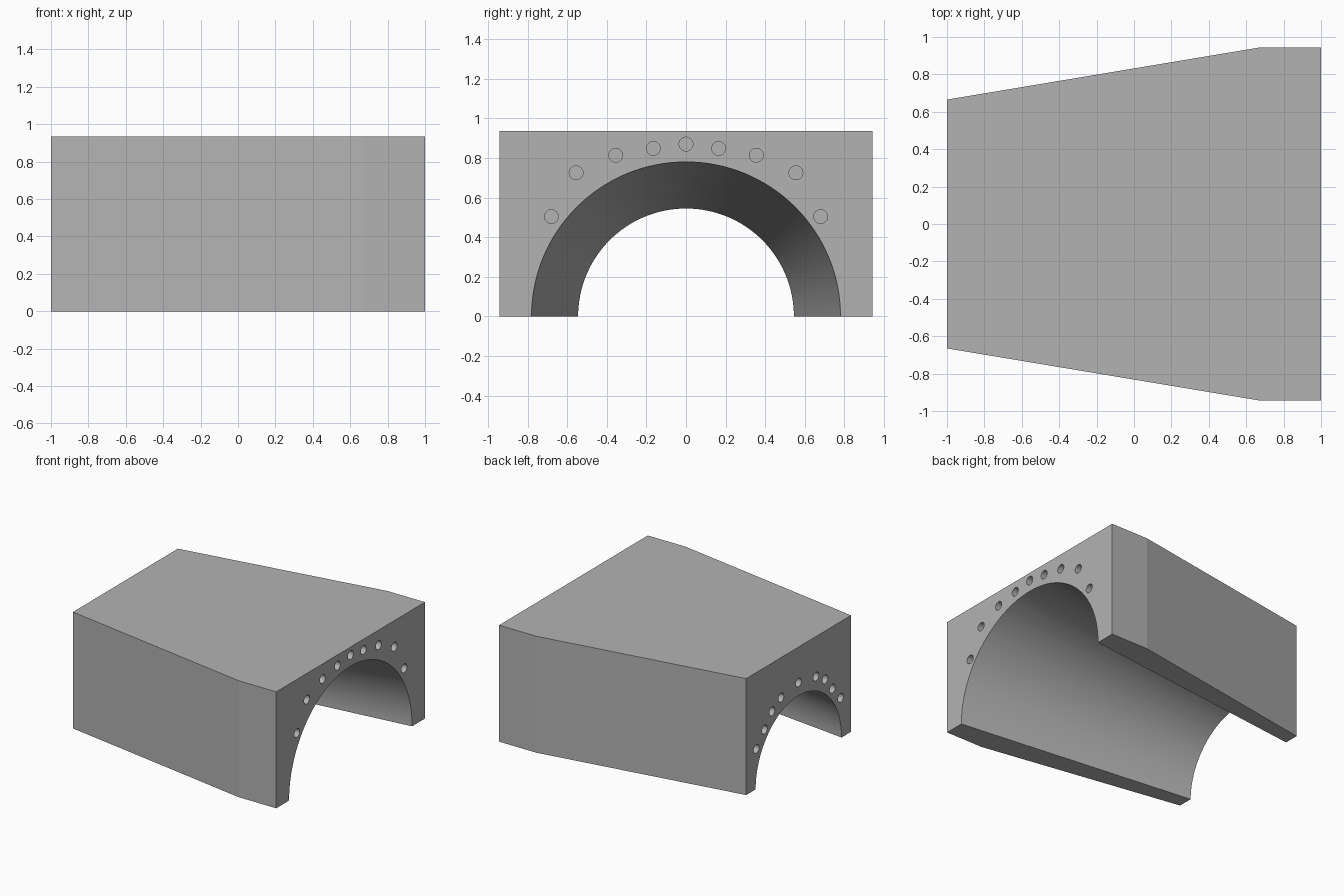
import bpy, bmesh, math
from mathutils import Matrix

if "Cube" in bpy.data.objects:
    bpy.data.objects.remove(bpy.data.objects["Cube"], do_unlink=True)

HEIGHT = 0.935
HOLE_RADIUS, HOLE_DEPTH = 0.035, 0.12
# Half of each row of holes as (y, z); the rest is mirrored
WIDE_END_HOLES = [(0, 0.87), (0.165, 0.848), (0.355, 0.814), (0.555, 0.725), (0.68, 0.504)]
NARROW_END_HOLES = [(0, 0.65), (0.222, 0.613), (0.336, 0.547), (0.43, 0.436), (0.535, 0.322)]

grey = bpy.data.materials.new("plain grey")
grey.use_nodes = True
colour = (0.45, 0.45, 0.45, 1)
grey.diffuse_color = colour
grey.node_tree.nodes["Principled BSDF"].inputs["Base Color"].default_value = colour


def make_object(name, bm):
    bmesh.ops.recalc_face_normals(bm, faces=bm.faces)
    mesh = bpy.data.meshes.new(name)
    bm.to_mesh(mesh)
    bm.free()
    mesh.materials.append(grey)
    obj = bpy.data.objects.new(name, mesh)
    bpy.context.collection.objects.link(obj)
    return obj


def add_x_cone(bm, x, y, z, length, r_low, r_high, sides):
    """Closed cone or cylinder lying along x, centred on (x, y, z)."""
    bmesh.ops.create_cone(
        bm, cap_ends=True, segments=sides, radius1=r_low, radius2=r_high, depth=length,
        matrix=Matrix.Translation((x, y, z)) @ Matrix.Rotation(math.pi / 2, 4, "Y"))


# Tapered block: plan outline raised to full height
bm = bmesh.new()
half = [(-1, 0.665), (0.667, 0.943), (1, 0.943)]
outline = [(x, -y) for x, y in half] + half[::-1]
base = bm.faces.new([bm.verts.new((x, y, 0)) for x, y in outline])
raised = bmesh.ops.extrude_face_region(bm, geom=[base])
top = [v for v in raised["geom"] if isinstance(v, bmesh.types.BMVert)]
bmesh.ops.translate(bm, verts=top, vec=(0, 0, HEIGHT))
block = make_object("arched_block", bm)

# Conical tunnel and blind end holes, cut out together
bm = bmesh.new()
add_x_cone(bm, 0, 0, 0, 2.2, 0.533, 0.792, 128)
for end, holes in ((1, WIDE_END_HOLES), (-1, NARROW_END_HOLES)):
    for y, z in holes:
        for side in ((1, -1) if y else (1,)):
            add_x_cone(bm, end, side * y, z, 2 * HOLE_DEPTH, HOLE_RADIUS, HOLE_RADIUS, 32)
cutter = make_object("tunnel_and_hole_cutter", bm)
cutter.hide_render = True

cut = block.modifiers.new("tunnel_and_holes", "BOOLEAN")
cut.operation = "DIFFERENCE"
cut.solver = "EXACT"
cut.object = cutter

bpy.ops.object.select_all(action="DESELECT")
block.select_set(True)
bpy.context.view_layer.objects.active = block
bpy.ops.object.modifier_apply(modifier=cut.name)
bpy.data.objects.remove(cutter, do_unlink=True)

# Smooth curved walls, sharp corners
bpy.ops.object.shade_smooth_by_angle(angle=math.radians(8))
